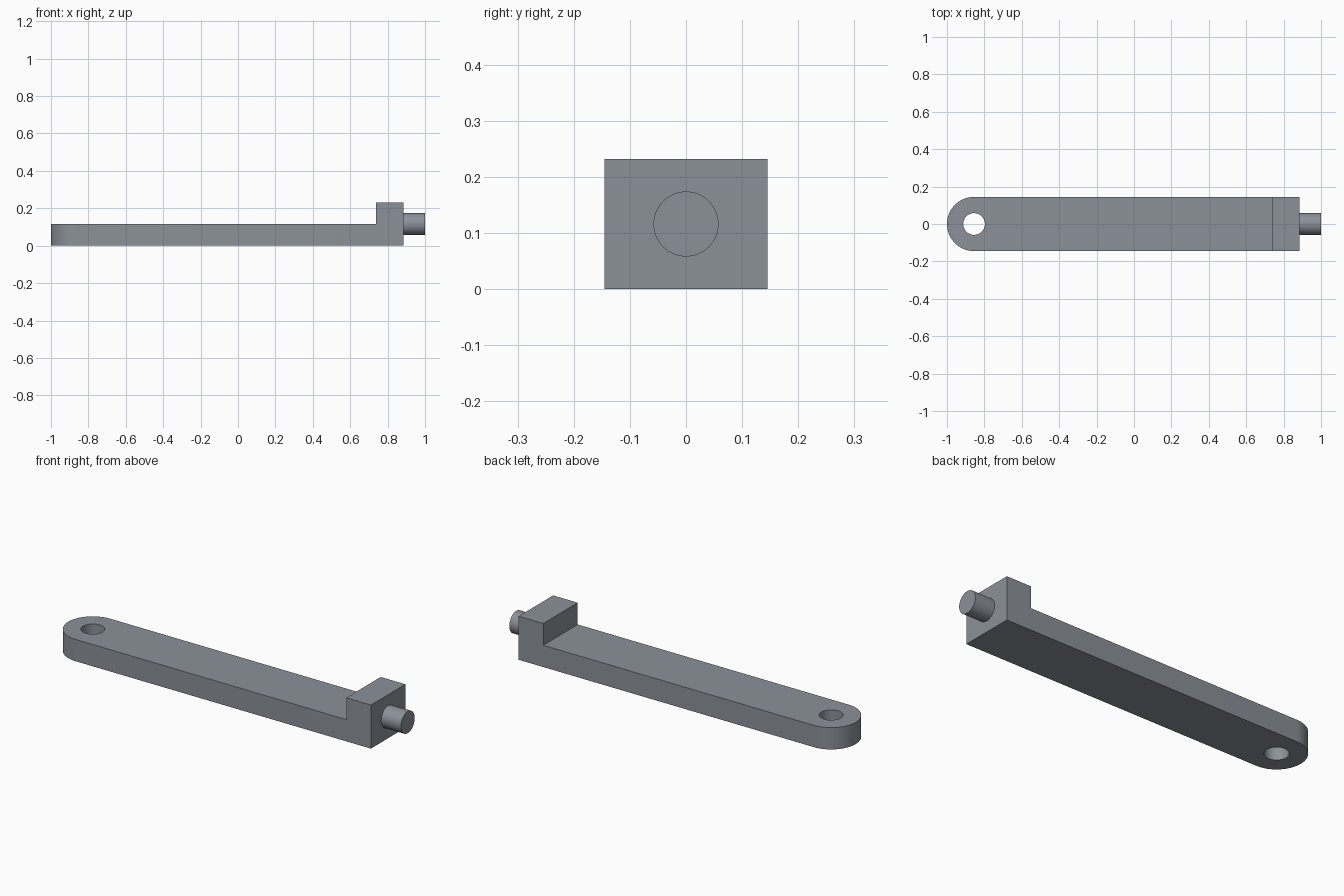
import bpy, bmesh
from math import radians, sin, cos, pi
from mathutils import Vector, Matrix

if "Cube" in bpy.data.objects:
    bpy.data.objects.remove(bpy.data.objects["Cube"])

U = 2 / 69                       # base unit: the part is 69 units long
W, T, R = 5 * U, 4 * U, 2 * U    # half width, arm thickness, hole / pin radius
END_X, STEP_X, FACE_X = -1 + W, 1 - 9 * U, 1 - 4 * U
SEG = 64


def finish(name, bm):
    bmesh.ops.recalc_face_normals(bm, faces=bm.faces)
    mesh = bpy.data.meshes.new(name)
    bm.to_mesh(mesh)
    bm.free()
    obj = bpy.data.objects.new(name, mesh)
    bpy.context.collection.objects.link(obj)
    return obj


def raise_faces(bm, faces, height):
    ret = bmesh.ops.extrude_face_region(bm, geom=faces)
    verts = [g for g in ret["geom"] if isinstance(g, bmesh.types.BMVert)]
    bmesh.ops.translate(bm, verts=verts, vec=(0, 0, height))


def cylinder(name, radius, depth, centre, axis):
    bm = bmesh.new()
    rot = Vector((0, 0, 1)).rotation_difference(Vector(axis)).to_matrix().to_4x4()
    bmesh.ops.create_cone(bm, cap_ends=True, segments=SEG, radius1=radius,
                          radius2=radius, depth=depth,
                          matrix=Matrix.Translation(centre) @ rot)
    return finish(name, bm)


def boolean(target, tool, operation):
    mod = target.modifiers.new(tool.name, "BOOLEAN")
    mod.operation, mod.object, mod.solver = operation, tool, "EXACT"
    bpy.context.view_layer.objects.active = target
    bpy.ops.object.modifier_apply(modifier=mod.name)
    bpy.data.objects.remove(tool)


# Arm with one rounded end and a raised block at the other
bm = bmesh.new()
outline = [(FACE_X, -W), (FACE_X, W)]
for i in range(SEG // 2 + 1):
    a = pi / 2 + 2 * pi * i / SEG
    outline.append((END_X + W * cos(a), W * sin(a)))
bm.faces.new([bm.verts.new((x, y, 0)) for x, y in outline])
bmesh.ops.bisect_plane(bm, geom=bm.verts[:] + bm.edges[:] + bm.faces[:],
                       plane_co=(STEP_X, 0, 0), plane_no=(1, 0, 0))
raise_faces(bm, bm.faces[:], T)
bm.normal_update()
top = [f for f in bm.faces if abs(f.normal.z) > 0.9
       and f.calc_center_median().z > T / 2 and f.calc_center_median().x > STEP_X]
raise_faces(bm, top, T)
# remove any face left inside the block, then merge coplanar pieces
inner = [f for f in bm.faces if all(abs(v.co.z - T) < 1e-5 and v.co.x > STEP_X - 1e-4
                                    for v in f.verts)]
if inner:
    bmesh.ops.delete(bm, geom=inner, context="FACES")
bmesh.ops.recalc_face_normals(bm, faces=bm.faces)
bmesh.ops.dissolve_limit(bm, angle_limit=radians(1), verts=bm.verts, edges=bm.edges)
arm = finish("pivot_arm", bm)

# Through hole and end pin
boolean(arm, cylinder("pivot_hole", R, 1, (END_X, 0, 0), (0, 0, 1)), "DIFFERENCE")
boolean(arm, cylinder("end_pin", R, T + U, (1 - (T + U) / 2, 0, T), (1, 0, 0)), "UNION")

# Dark steel colour
steel = bpy.data.materials.new("dark_steel")
steel.diffuse_color = (0.26, 0.285, 0.32, 1)
steel.use_nodes = True
steel.node_tree.nodes["Principled BSDF"].inputs["Base Color"].default_value = steel.diffuse_color
arm.data.materials.clear()
arm.data.materials.append(steel)

# Smooth round walls, crisp edges
arm.select_set(True)
bpy.context.view_layer.objects.active = arm
bpy.ops.object.shade_smooth_by_angle(angle=radians(30))
